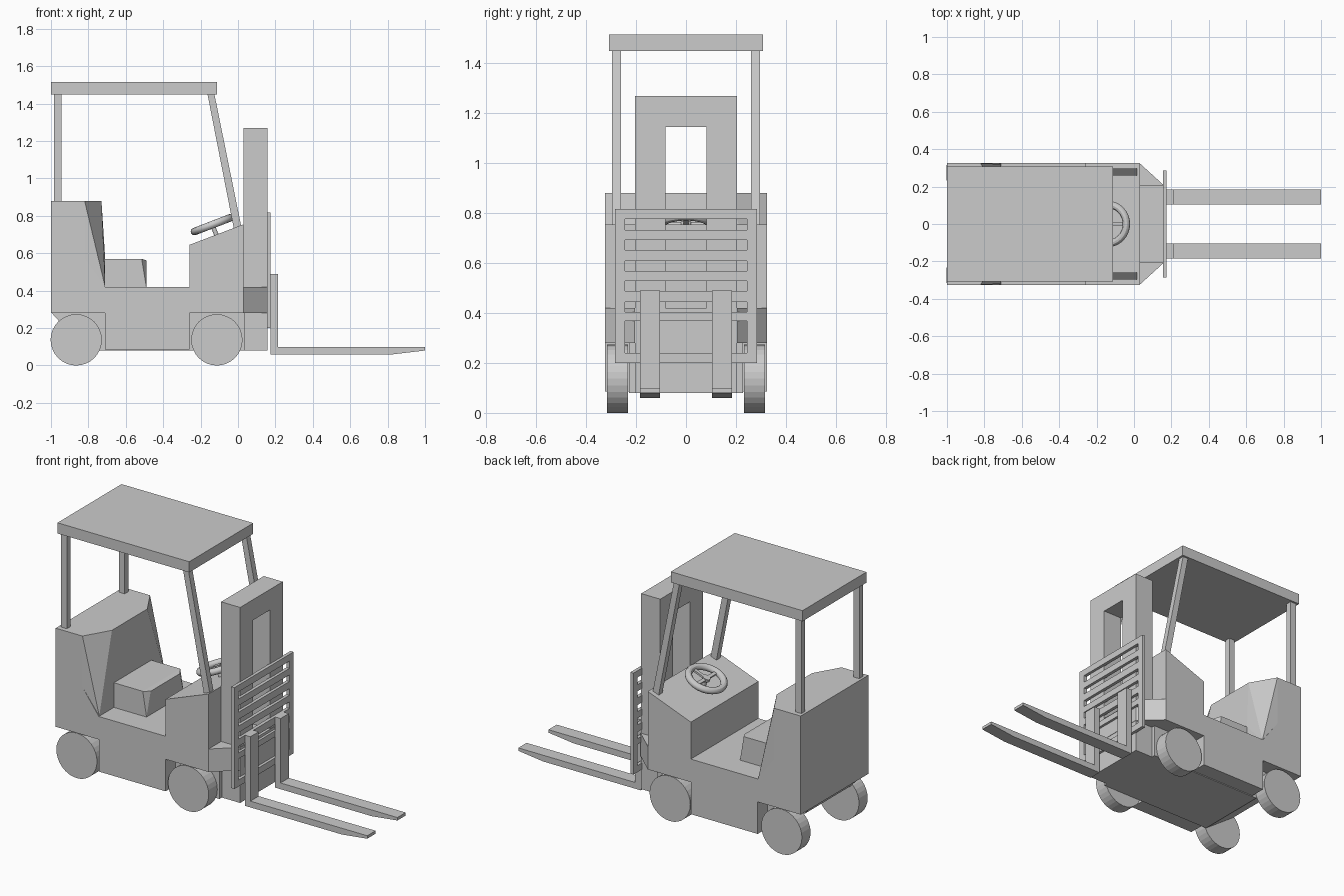
import bpy, bmesh
from math import radians, cos, sin, pi
from mathutils import Vector, Matrix

if "Cube" in bpy.data.objects:
    bpy.data.objects.remove(bpy.data.objects["Cube"])


def finish(name, bm):
    bmesh.ops.recalc_face_normals(bm, faces=bm.faces)
    me = bpy.data.meshes.new(name)
    bm.to_mesh(me)
    bm.free()
    ob = bpy.data.objects.new(name, me)
    bpy.context.collection.objects.link(ob)
    return ob


def prism(name, pts, lo, hi, axis='Y'):
    """Extrude a closed profile: XZ along Y, or XY along Z."""
    bm = bmesh.new()
    put = (lambda a, b: (a, lo, b)) if axis == 'Y' else (lambda a, b: (a, b, lo))
    face = bm.faces.new([bm.verts.new(put(a, b)) for a, b in pts])
    res = bmesh.ops.extrude_face_region(bm, geom=[face])
    step = Vector((0, hi - lo, 0)) if axis == 'Y' else Vector((0, 0, hi - lo))
    bmesh.ops.translate(bm, vec=step, verts=[v for v in res['geom'] if isinstance(v, bmesh.types.BMVert)])
    return finish(name, bm)


def boxes(name, items):
    """One object from several (x0, x1, y0, y1, z0, z1) boxes."""
    bm = bmesh.new()
    for x0, x1, y0, y1, z0, z1 in items:
        m = Matrix.Translation(((x0 + x1) / 2, (y0 + y1) / 2, (z0 + z1) / 2))
        m = m @ Matrix.Diagonal((x1 - x0, y1 - y0, z1 - z0, 1))
        bmesh.ops.create_cube(bm, size=1, matrix=m)
    return finish(name, bm)


def hull(name, half):
    """Convex shape from points given for one side, mirrored in y."""
    bm = bmesh.new()
    for x, y, z in half:
        bm.verts.new((x, y, z))
        bm.verts.new((x, -y, z))
    bmesh.ops.convex_hull(bm, input=bm.verts)
    bmesh.ops.dissolve_limit(bm, angle_limit=0.01, verts=bm.verts, edges=bm.edges)
    return finish(name, bm)


# Body shell with wheel arches
prism("body", [(-1, .28), (-1, .88), (-.82, .88), (-.82, .57), (-.71, .42), (-.26, .42),
               (-.26, .645), (.03, .755), (.03, .28), (-.26, .28), (-.26, .085),
               (-.71, .085), (-.71, .28)], -.325, .325)

# Chassis between the wheels
prism("chassis", [(-1, .285), (-.95, .23), (-.74, .08), (.035, .08), (.035, .285)], -.228, .228)

# Tapered front bumper around the mast
prism("front_bumper", [(.03, -.325), (.16, -.207), (.16, .207), (.03, .325)], .28, .42, 'Z')

# Seat
hull("seat_back", [(-.82, .325, .88), (-.73, .17, .88), (-.82, .325, .57),
                   (-.71, .18, .57), (-.71, .32, .42), (-.82, .325, .42)])
hull("seat_cushion", [(-.72, .18, .42), (-.72, .18, .57), (-.515, .18, .57),
                      (-.49, .18, .42), (-.49, .14, .562), (-.515, .14, .57)])

# Roof and posts
boxes("roof", [(-1, -.113, -.308, .308, 1.45, 1.515)])
for side, s in (("left", 1), ("right", -1)):
    y0, y1 = sorted((s * .26, s * .296))
    boxes("rear_post_" + side, [(-.985, -.945, y0, y1, .87, 1.46)])
    prism("front_post_" + side, [(-.165, 1.46), (-.128, 1.46), (.018, .74), (-.02, .72)], y0, y1)

# Mast: two uprights, crosshead and closed lower part
boxes("mast", [(.03, .158, -.205, -.082, .42, 1.27), (.03, .158, .082, .205, .42, 1.27),
               (.03, .158, -.082, .082, 1.145, 1.27), (.03, .158, -.205, .205, .08, .42)])

# Carriage guard with slots
bars = [(.2, .24), (.368, .404), (.444, .488), (.528, .568), (.608, .652), (.692, .732), (.776, .817)]
X0, X1 = .154, .175
boxes("carriage_guard", [(X0, X1, -.285, -.245, .2, .817), (X0, X1, .245, .285, .2, .817)]
      + [(X0, X1, -.245, .245, a, b) for a, b in bars])

# Forks
for side, s in (("left", 1), ("right", -1)):
    y0, y1 = sorted((s * .105, s * .185))
    prism("fork_" + side, [(.175, .06), (.175, .49), (.213, .49), (.213, .098), (1, .098),
                           (1, .08), (.83, .06)], y0, y1)

# Wheels
R = .137
for end, x in (("rear", -.865), ("front", -.113)):
    for side, s in (("left", 1), ("right", -1)):
        bm = bmesh.new()
        m = Matrix.Translation((x, s * .2745, R)) @ Matrix.Rotation(pi / 2, 4, 'X')
        bmesh.ops.create_cone(bm, cap_ends=True, segments=32, radius1=R, radius2=R, depth=.083, matrix=m)
        finish(f"{end}_wheel_{side}", bm)

# Steering wheel: rim, three spokes, hub and column, tilted with the dash
tilt = Matrix.Translation((-.137, 0, .753)) @ Matrix.Rotation(radians(-21), 4, 'Y')
bpy.ops.mesh.primitive_torus_add(major_radius=.103, minor_radius=.02, major_segments=32, minor_segments=12)
rim = bpy.context.object
rim.name = "steering_rim"
rim.matrix_world = tilt
bpy.ops.object.shade_smooth_by_angle()

bm = bmesh.new()
for a in (0, pi / 2, -pi / 2):
    m = tilt @ Matrix.Rotation(a, 4, 'Z') @ Matrix.Translation((.05, 0, 0)) @ Matrix.Diagonal((.1, .02, .012, 1))
    bmesh.ops.create_cube(bm, size=1, matrix=m)
bmesh.ops.create_cone(bm, cap_ends=True, segments=16, radius1=.022, radius2=.022, depth=.02, matrix=tilt)
bmesh.ops.create_cone(bm, cap_ends=True, segments=12, radius1=.012, radius2=.012, depth=.09,
                      matrix=tilt @ Matrix.Translation((0, 0, -.045)))
finish("steering_spokes_and_column", bm)
